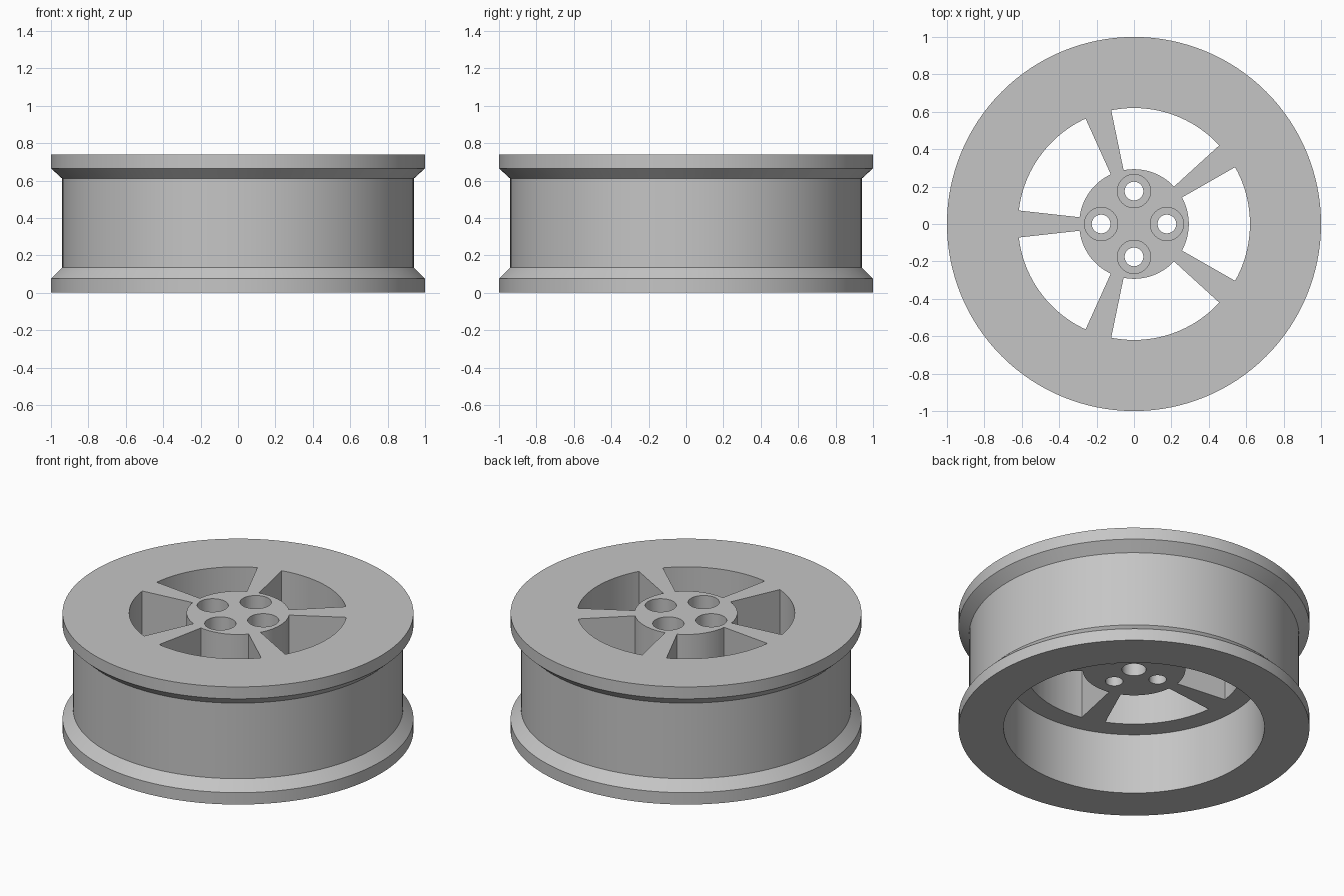
import bpy, bmesh
from math import asin, cos, sin, pi, radians
from mathutils import Matrix

if "Cube" in bpy.data.objects:
    bpy.data.objects.remove(bpy.data.objects["Cube"], do_unlink=True)

HEIGHT, FLOOR = 0.74, 0.383      # overall height, underside of the spoke disc
HUB_R, WINDOW_R = 0.293, 0.62
SPOKES, LUGS, LUG_CIRCLE = 5, 4, 0.176

metal = bpy.data.materials.new("light grey metal")
metal.use_nodes = True
metal.diffuse_color = (0.56, 0.56, 0.56, 1)
metal.node_tree.nodes["Principled BSDF"].inputs["Base Color"].default_value = metal.diffuse_color


def make_object(name, bm):
    bmesh.ops.recalc_face_normals(bm, faces=bm.faces)
    mesh = bpy.data.meshes.new(name)
    bm.to_mesh(mesh)
    bm.free()
    mesh.materials.append(metal)
    obj = bpy.data.objects.new(name, mesh)
    bpy.context.scene.collection.objects.link(obj)
    return obj


def lathe(name, profile, steps):
    bm = bmesh.new()
    verts = [bm.verts.new((r, 0, z)) for r, z in profile]
    edges = [bm.edges.new(pair) for pair in zip(verts, verts[1:])]
    bmesh.ops.spin(bm, geom=verts + edges, cent=(0, 0, 0), axis=(0, 0, 1),
                   angle=2 * pi, steps=steps, use_duplicate=False)
    bmesh.ops.remove_doubles(bm, verts=bm.verts, dist=1e-5)
    return make_object(name, bm)


def arc(radius, half_angle, steps):
    angles = [half_angle * (2 * i / steps - 1) for i in range(steps + 1)]
    return [(radius * cos(a), radius * sin(a)) for a in angles]


def window_cutter(angle):
    # Opening between two spokes that widen towards the rim
    half = pi / SPOKES
    outline = arc(WINDOW_R, half - asin(0.072 / WINDOW_R), 32)
    outline += reversed(arc(HUB_R, half - asin(0.036 / HUB_R), 24))
    bm = bmesh.new()
    base = bm.faces.new([bm.verts.new((x, y, FLOOR - 0.1)) for x, y in outline])
    top = bmesh.ops.extrude_face_region(bm, geom=[base])["geom"]
    bmesh.ops.translate(bm, vec=(0, 0, 0.7),
                        verts=[v for v in top if isinstance(v, bmesh.types.BMVert)])
    bmesh.ops.rotate(bm, verts=bm.verts, cent=(0, 0, 0),
                     matrix=Matrix.Rotation(angle, 3, "Z"))
    return make_object("window_cutter", bm)


# Solid wheel: flanged barrel, open underneath up to the spoke disc
wheel = lathe("wheel_rim", [
    (0, FLOOR), (0.743, FLOOR), (0.743, 0), (1, 0), (1, 0.075), (0.94, 0.135),
    (0.94, 0.61), (1, 0.665), (1, HEIGHT), (0, HEIGHT)], 128)

# Windows between the spokes
cutters = [window_cutter(2 * pi * i / SPOKES) for i in range(SPOKES)]

# Stepped lug holes: wide from above, narrow through the bottom
for i in range(LUGS):
    a = 2 * pi * i / LUGS
    hole = lathe("lug_hole_cutter", [
        (0, 0.2), (0.05, 0.2), (0.05, 0.5), (0.089, 0.5), (0.089, 0.9), (0, 0.9)], 48)
    hole.data.transform(Matrix.Translation((LUG_CIRCLE * cos(a), LUG_CIRCLE * sin(a), 0)))
    cutters.append(hole)

# Blind centre bore, open underneath only
cutters.append(lathe("centre_bore_cutter", [(0, 0.2), (0.069, 0.2), (0.069, 0.62), (0, 0.62)], 48))

bpy.ops.object.select_all(action="DESELECT")
bpy.context.view_layer.objects.active = wheel
wheel.select_set(True)
for cutter in cutters:
    cut = wheel.modifiers.new("cut", "BOOLEAN")
    cut.operation, cut.solver, cut.object = "DIFFERENCE", "EXACT", cutter
    bpy.ops.object.modifier_apply(modifier=cut.name)
    bpy.data.objects.remove(cutter, do_unlink=True)

bpy.ops.object.shade_smooth_by_angle(angle=radians(25))
